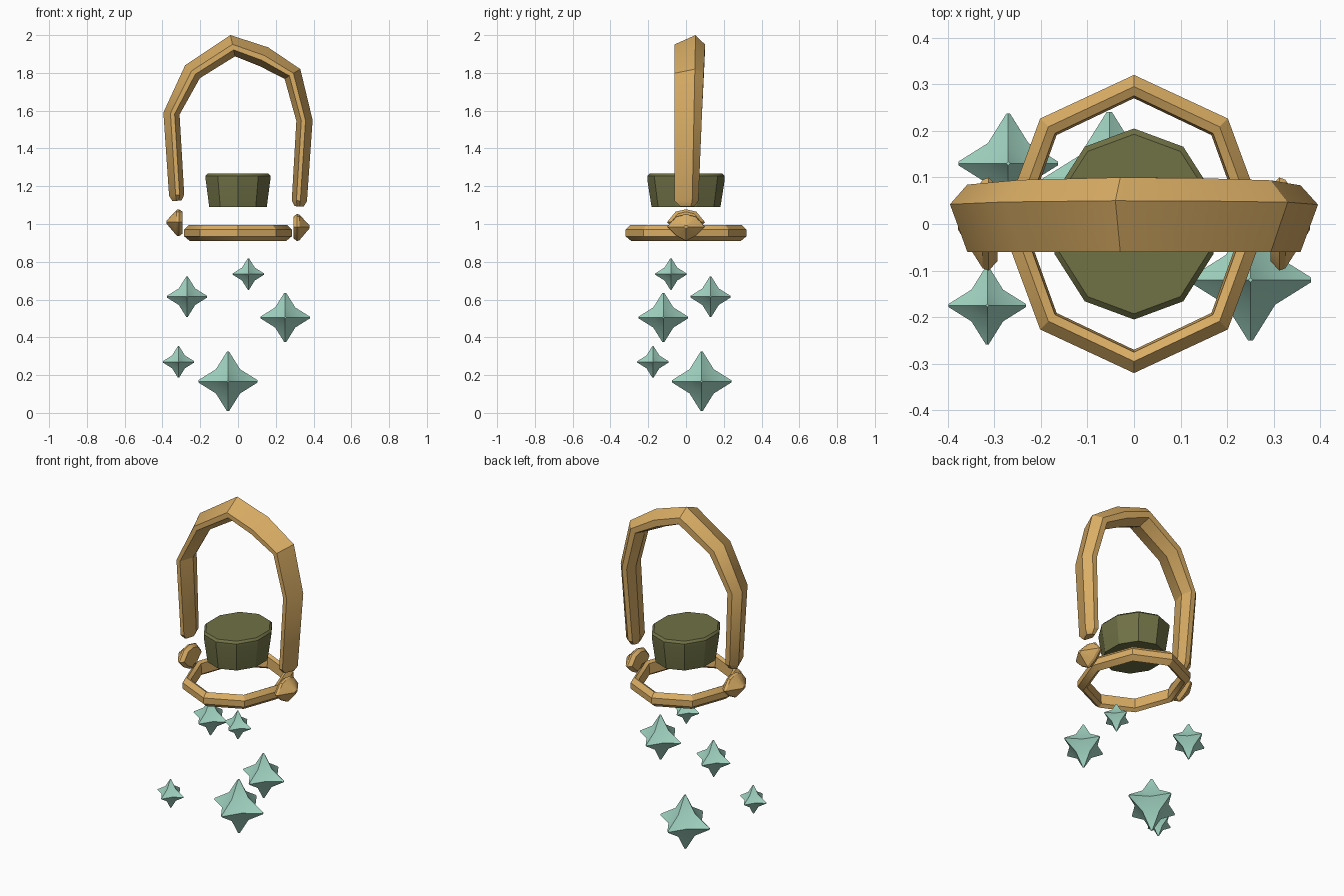
import bpy, bmesh, math
from mathutils import Vector

cube = bpy.data.objects.get("Cube")
if cube:
    bpy.data.objects.remove(cube, do_unlink=True)


def material(name, rgb):
    m = bpy.data.materials.new(name)
    m.use_nodes = True
    m.diffuse_color = (*rgb, 1)
    m.node_tree.nodes["Principled BSDF"].inputs["Base Color"].default_value = (*rgb, 1)
    return m


GOLD = material("gold", (0.70, 0.42, 0.13))
OLIVE = material("dark olive", (0.16, 0.165, 0.06))
TEAL = material("pale teal", (0.36, 0.66, 0.54))


def finish(name, bm, mat, angle):
    bmesh.ops.recalc_face_normals(bm, faces=bm.faces)
    mesh = bpy.data.meshes.new(name)
    bm.to_mesh(mesh)
    bm.free()
    mesh.materials.append(mat)
    ob = bpy.data.objects.new(name, mesh)
    bpy.context.collection.objects.link(ob)
    bpy.ops.object.select_all(action='DESELECT')
    ob.select_set(True)
    bpy.context.view_layer.objects.active = ob
    bpy.ops.object.shade_smooth_by_angle(angle=math.radians(angle))
    return ob


def loft(name, loops, mat, closed=False, angle=30):
    """Skin a list of equal-length point loops; cap the ends unless closed."""
    bm = bmesh.new()
    rows = [[bm.verts.new(p) for p in loop] for loop in loops]
    n = len(rows[0])
    pairs = list(zip(rows, rows[1:])) + ([(rows[-1], rows[0])] if closed else [])
    for a, b in pairs:
        for i in range(n):
            j = (i + 1) % n
            bm.faces.new((a[i], a[j], b[j], b[i]))
    if not closed:
        bm.faces.new(rows[0])
        bm.faces.new(rows[-1])
    return finish(name, bm, mat, angle)


# Arched handle: outer ridge path (x, z), with a depth scale for each point
path = [(-0.365, 1.15, 0.7), (-0.395, 1.59, 0.75), (-0.28, 1.84, 0.9), (-0.04, 2.0, 1),
        (0.16, 1.935, 0.95), (0.33, 1.82, 0.85), (0.395, 1.55, 0.75), (0.365, 1.12, 0.7)]
section = [(0.05, 0), (-0.06, 0.05), (-0.06, 0.08), (0.03, 0.115), (0.1, 0.09), (0.1, 0.05)]
loops = []
for i, (x, z, s) in enumerate(path):
    before, after = path[max(i - 1, 0)], path[min(i + 1, len(path) - 1)]
    t = Vector((after[0] - before[0], 0, after[1] - before[1])).normalized()
    inward = Vector((t.z, 0, -t.x))
    wide = min(1, 0.65 + 0.4 * (z - 1.1))
    loops.append([Vector((x, y * wide if y > 0 else y, z)) + inward * d * s for y, d in section])


def rounded_end(loop):
    mid = sum(loop, Vector()) / len(loop)
    return [mid + (p - mid) * 0.6 - Vector((0, 0, 0.03)) for p in loop]


loops = [rounded_end(loops[0])] + loops + [rounded_end(loops[-1])]
loft("handle", loops, GOLD)

# Eight-sided rim ring
profile = [(0, 0.97), (-0.025, 0.995), (-0.045, 0.985), (-0.05, 0.925), (-0.03, 0.91), (0, 0.935)]
loops = []
for k in range(8):
    a = math.tau * k / 8
    loops.append([((0.285 + d) * math.cos(a), (0.32 + d) * math.sin(a), z) for d, z in profile])
loft("rim_ring", loops, GOLD, closed=True)

# Ten-sided tapered cup with a bevelled top
loops = []
for z, s in ((1.09, 0.89), (1.235, 1.0), (1.255, 1.0), (1.267, 0.94)):
    loops.append([(0.18 * s * math.cos(math.tau * (k + 0.5) / 10),
                   0.205 * s * math.sin(math.tau * (k + 0.5) / 10), z) for k in range(10)])
loft("cup", loops, OLIVE)

# Pointed hinge knobs either side of the rim
outline = [(0.1, 0), (0.055, 0.055), (0, 0.068), (-0.055, 0.055),
           (-0.1, 0), (-0.055, -0.045), (0, -0.075), (-0.055 * -1, -0.045)]
for side, name, zc in ((1, "left_knob", 0.985), (-1, "right_knob", 1.01)):
    loops = [[(side * x, y * s, zc + z * s) for y, z in outline]
             for x, s in ((0.293, 0.8), (0.312, 1), (0.325, 0.95), (0.378, 0.12))]
    loft(name, loops, GOLD)


# Six-pointed crystals: octahedra with pinched edges and blunted tips
def crystal(name, centre, r, pinch=0.4):
    bm = bmesh.new()
    axes = [Vector(v) for v in ((1, 0, 0), (0, 1, 0), (0, 0, 1))]
    points = {}

    def vert(p):
        key = tuple(round(c, 3) for c in p)
        if key not in points:
            points[key] = bm.verts.new(Vector(centre) + p * r)
        return points[key]

    for sx in (1, -1):
        for sy in (1, -1):
            for sz in (1, -1):
                tips = [a * s for a, s in zip(axes, (sx, sy, sz))]
                mids = [(tips[i] + tips[(i + 1) % 3]) * pinch for i in range(3)]
                bm.faces.new([vert(m) for m in mids])
                for i in range(3):
                    bm.faces.new((vert(tips[i] * 1.04), vert(mids[i]), vert(mids[i - 1])))
    tip_verts = [v for v in bm.verts if (v.co - Vector(centre)).length > 0.9 * r]
    bmesh.ops.bevel(bm, geom=tip_verts, offset=0.07 * r, offset_type='OFFSET',
                    segments=1, affect='VERTICES')
    finish(name, bm, TEAL, 35)


crystals = [((0.055, -0.08, 0.735), 0.085), ((-0.27, 0.13, 0.615), 0.109),
            ((0.25, -0.12, 0.505), 0.133), ((-0.315, -0.175, 0.27), 0.085),
            ((-0.053, 0.083, 0.167), 0.16)]
for i, (centre, r) in enumerate(crystals):
    crystal(f"crystal_{i + 1}", centre, r)
